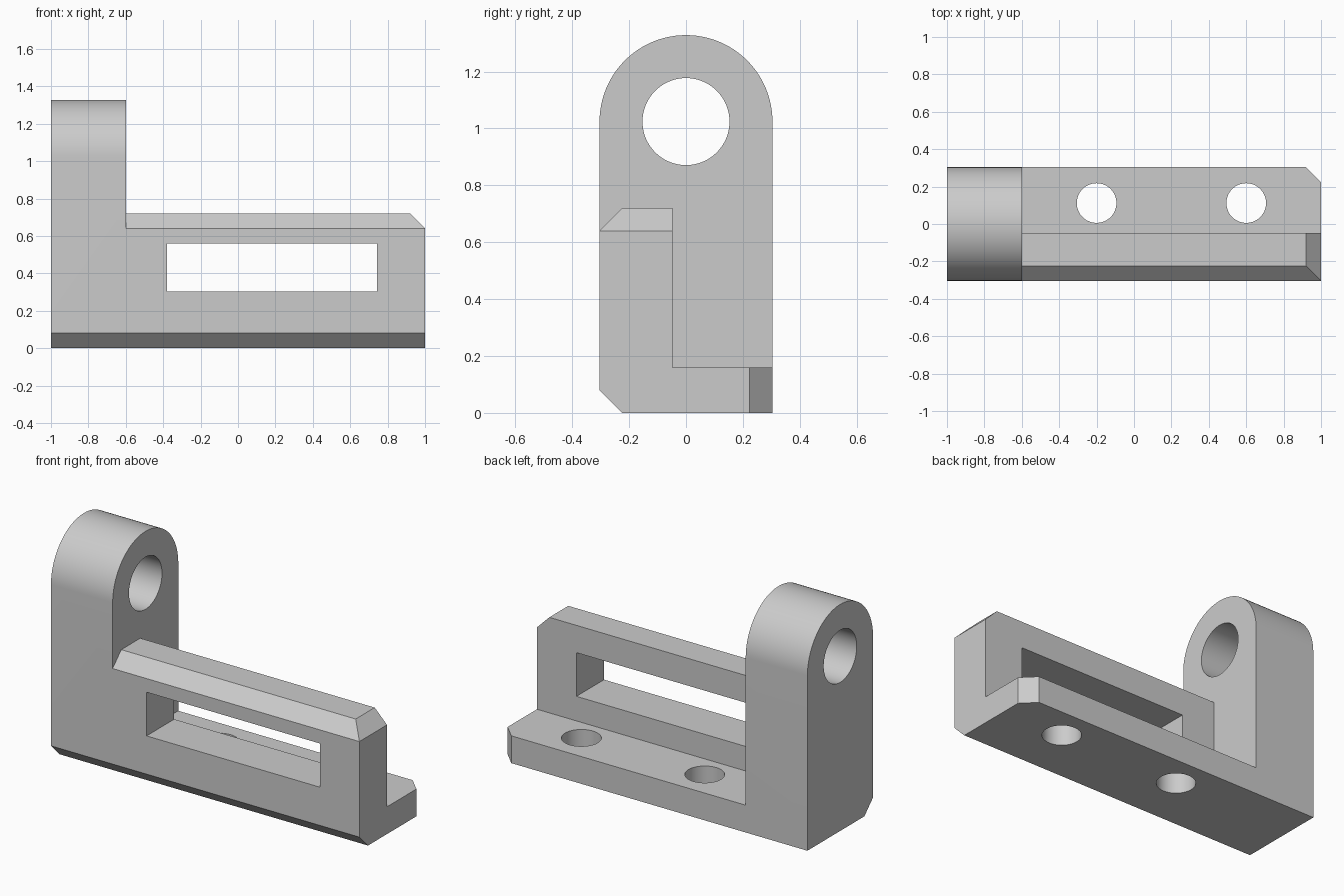
import bpy
import bmesh
from math import pi, sin, cos, radians

if "Cube" in bpy.data.objects:
    bpy.data.objects.remove(bpy.data.objects["Cube"], do_unlink=True)

grey = bpy.data.materials.new("light grey")
grey.use_nodes = True
grey.diffuse_color = (0.6, 0.6, 0.6, 1)
grey.node_tree.nodes["Principled BSDF"].inputs["Base Color"].default_value = (0.6, 0.6, 0.6, 1)

# Map a 2D profile point plus a depth onto the extrusion axis
AXES = {
    "x": lambda a, b, t: (t, a, b),
    "y": lambda a, b, t: (a, t, b),
    "z": lambda a, b, t: (a, b, t),
}


def prism(name, axis, profile, start, end):
    """Extrude a closed profile along an axis."""
    place = AXES[axis]
    bm = bmesh.new()
    rings = [[bm.verts.new(place(a, b, t)) for a, b in profile] for t in (start, end)]
    for ring in rings:
        bm.faces.new(ring)
    n = len(profile)
    for i in range(n):
        j = (i + 1) % n
        bm.faces.new((rings[0][i], rings[0][j], rings[1][j], rings[1][i]))
    bmesh.ops.recalc_face_normals(bm, faces=bm.faces)
    mesh = bpy.data.meshes.new(name)
    bm.to_mesh(mesh)
    bm.free()
    mesh.materials.append(grey)
    obj = bpy.data.objects.new(name, mesh)
    bpy.context.collection.objects.link(obj)
    return obj


def arc(a, b, radius, sweep=2 * pi, steps=72):
    return [(a + radius * cos(sweep * i / steps), b + radius * sin(sweep * i / steps))
            for i in range(steps + (sweep < 6))]


HALF = 0.304      # half depth, also the arch radius
BEVEL = 0.08      # width of every chamfer
EYE_Z = 1.024     # centre of the arch and its eye
LUG_X = -0.6      # inner face of the upright lug
WALL_Y = -0.048   # back face of the wall
WALL_Z = 0.72     # top of the wall
FLANGE_Z = 0.16   # top of the flange

# Full-length arched block with the lower front edge chamfered
bracket = prism("bracket", "x",
                arc(0, EYE_Z, HALF, pi, 48)
                + [(-HALF, BEVEL), (BEVEL - HALF, 0), (HALF, 0)], -1, 1)


def chamfer(name, axis, edge, start, end):
    """Wedge removing the corner at the +x end."""
    a, b = edge
    s = 0.1
    profile = [(a - BEVEL - s, b + s), (a + s, b - BEVEL - s), (a + s, b + s)]
    return prism(name, axis, profile, start, end)


# Space above the wall (with its sloped front edge) and above the flange
out = 0.2
step = [(-HALF - out, WALL_Z - BEVEL - out), (BEVEL - HALF, WALL_Z), (WALL_Y, WALL_Z),
        (WALL_Y, FLANGE_Z), (HALF + out, FLANGE_Z), (HALF + out, 1.6), (-HALF - out, 1.6)]
cutters = [
    prism("step_cutter", "x", step, LUG_X, 1.2),
    prism("eye_cutter", "x", arc(0, EYE_Z, 0.153), -1.2, 0),
    prism("slot_cutter", "y", [(-0.38, 0.304), (0.744, 0.304), (0.744, 0.56), (-0.38, 0.56)], -0.5, 0.5),
    chamfer("wall_end_cutter", "y", (1, WALL_Z), -0.5, 0.5),
    chamfer("flange_corner_cutter", "z", (1, HALF), -0.2, 0.4),
]
# Two bolt holes through the flange
for x in (-0.2, 0.6):
    cutters.append(prism("bolt_hole_cutter", "z", arc(x, 0.112, 0.106), -0.2, 0.4))

# Carve the block, then discard the cutters
bpy.ops.object.select_all(action="DESELECT")
bpy.context.view_layer.objects.active = bracket
bracket.select_set(True)
for cutter in cutters:
    cutter.hide_render = True
    mod = bracket.modifiers.new("cut", "BOOLEAN")
    mod.operation = "DIFFERENCE"
    mod.solver = "EXACT"
    mod.object = cutter
    bpy.ops.object.modifier_apply(modifier=mod.name)
    bpy.data.objects.remove(cutter, do_unlink=True)

bpy.ops.object.shade_smooth_by_angle(angle=radians(30))
